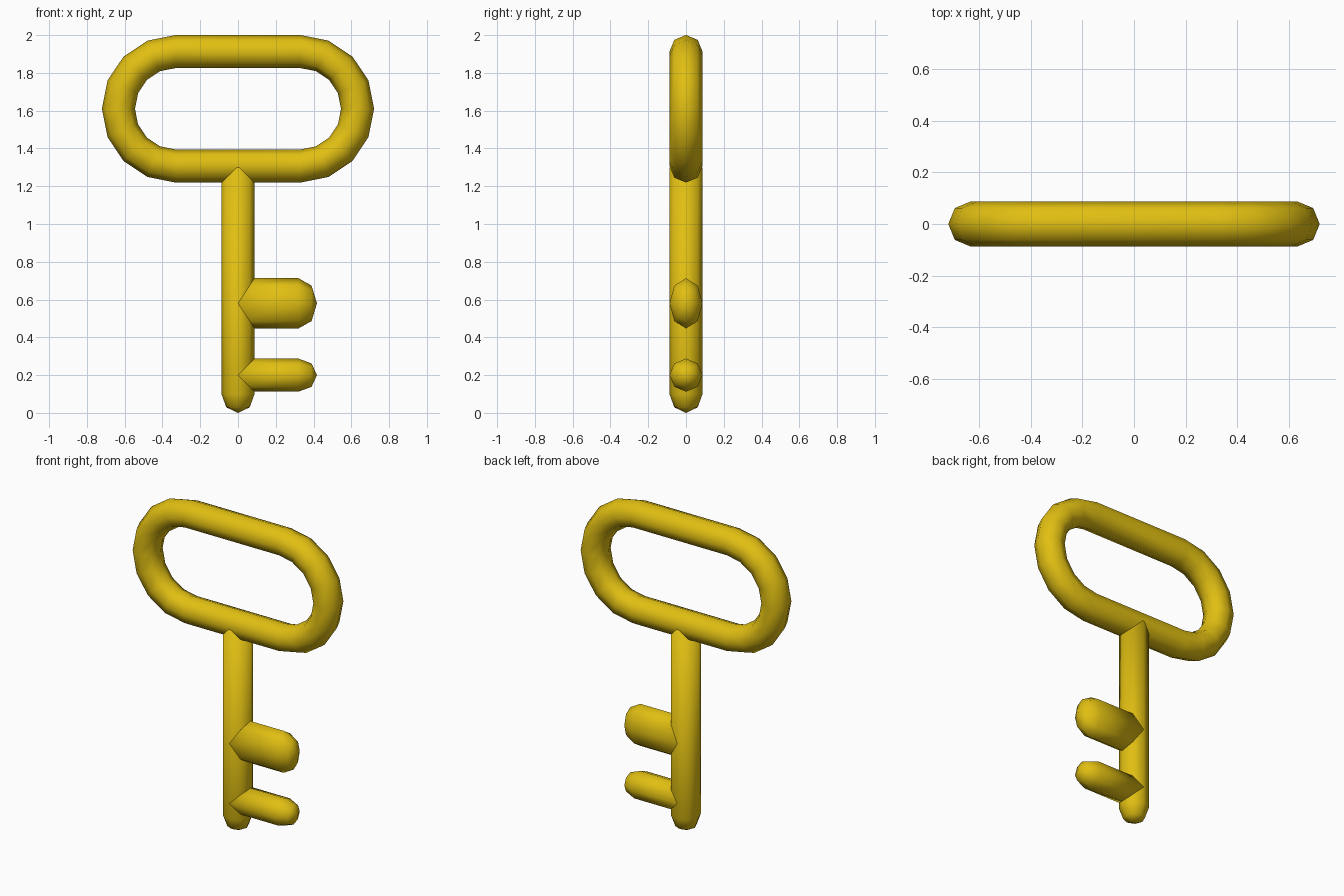
import bpy
import bmesh
from math import pi, sin, cos
from mathutils import Vector

cube = bpy.data.objects.get("Cube")
if cube:
    bpy.data.objects.remove(cube, do_unlink=True)

SIDES = 8
TUBE = 0.0875
BOW_Z = 1.61

gold = bpy.data.materials.new("gold")
gold.use_nodes = True
gold.diffuse_color = (0.75, 0.52, 0.006, 1)
gold.node_tree.nodes["Principled BSDF"].inputs["Base Color"].default_value = gold.diffuse_color


def finish(name, bm):
    bmesh.ops.recalc_face_normals(bm, faces=bm.faces)
    for face in bm.faces:
        face.smooth = True
    mesh = bpy.data.meshes.new(name)
    bm.to_mesh(mesh)
    bm.free()
    mesh.materials.append(gold)
    obj = bpy.data.objects.new(name, mesh)
    bpy.context.collection.objects.link(obj)
    return obj


def bridge(bm, a, b):
    for i in range(SIDES):
        j = (i + 1) % SIDES
        bm.faces.new((a[i], a[j], b[j], b[i]))


def rod(name, start, direction, length, side, side_radius, dome=0.098):
    """Straight rod with a faceted dome on its far end."""
    start, axis, side = Vector(start), Vector(direction), Vector(side)
    depth = Vector((0, 1, 0))
    bm = bmesh.new()

    def ring(along, scale):
        return [bm.verts.new(start + axis * along
                             + side * side_radius * scale * cos(2 * pi * i / SIDES)
                             + depth * TUBE * scale * sin(2 * pi * i / SIDES))
                for i in range(SIDES)]

    base = ring(0, 1)
    shoulder = ring(length, 1)
    neck = ring(length + dome * sin(pi / 4), cos(pi / 4))
    tip = bm.verts.new(start + axis * (length + dome))
    bm.faces.new(base)
    bridge(bm, base, shoulder)
    bridge(bm, shoulder, neck)
    for i in range(SIDES):
        bm.faces.new((neck[i], neck[(i + 1) % SIDES], tip))
    return finish(name, bm)


def bow(half_straight=0.33, bend=0.303, steps=8):
    """Tube swept around a stadium-shaped loop."""
    bm = bmesh.new()
    rings = []
    for side in (1, -1):
        for k in range(steps + 1):
            angle = -pi / 2 + pi * k / steps + (0 if side > 0 else pi)
            out = Vector((cos(angle), 0, sin(angle)))
            centre = Vector((side * half_straight, 0, BOW_Z)) + out * bend
            rings.append([bm.verts.new(centre + out * TUBE * cos(2 * pi * i / SIDES)
                                       + Vector((0, TUBE * sin(2 * pi * i / SIDES), 0)))
                          for i in range(SIDES)])
    for a, b in zip(rings, rings[1:] + rings[:1]):
        bridge(bm, a, b)
    return finish("bow_handle", bm)


# Handle loop and shaft
bow()
rod("shaft", (0, 0, 1.3), (0, 0, -1), 1.2, (1, 0, 0), TUBE, 0.1)

# Teeth on the left side
for name, height, radius in (("upper_tooth", 0.58, 0.133), ("lower_tooth", 0.2, TUBE)):
    rod(name, (0, 0, height), (1, 0, 0), 0.32, (0, 0, 1), radius)
